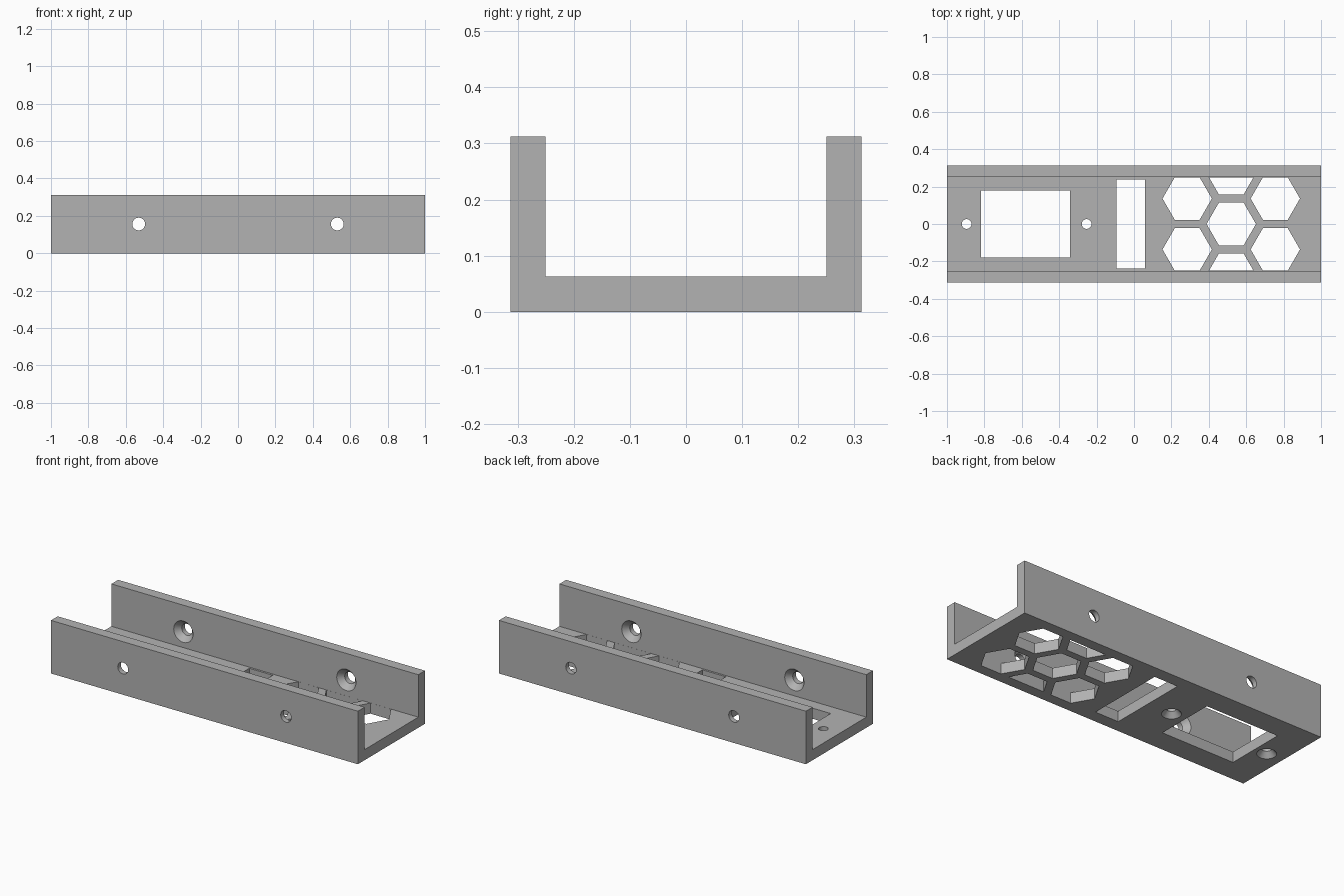
import bpy, bmesh, math
from mathutils import Matrix, Vector

LENGTH, WIDTH, HEIGHT, WALL = 2.0, 0.625, 0.3125, 0.0625
INNER = WIDTH / 2 - WALL

cube = bpy.data.objects.get("Cube")
if cube:
    bpy.data.objects.remove(cube, do_unlink=True)

# Plain grey material
grey = bpy.data.materials.new("plain grey")
grey.use_nodes = True
grey.diffuse_color = (0.45, 0.45, 0.45, 1)
grey.node_tree.nodes["Principled BSDF"].inputs["Base Color"].default_value = grey.diffuse_color


def finish(name, bm):
    bmesh.ops.recalc_face_normals(bm, faces=bm.faces)
    mesh = bpy.data.meshes.new(name)
    bm.to_mesh(mesh)
    bm.free()
    mesh.materials.append(grey)
    obj = bpy.data.objects.new(name, mesh)
    bpy.context.collection.objects.link(obj)
    return obj


def extrude(bm, faces, offset):
    new = bmesh.ops.extrude_face_region(bm, geom=faces)["geom"]
    verts = [g for g in new if isinstance(g, bmesh.types.BMVert)]
    bmesh.ops.translate(bm, verts=verts, vec=offset)


def box(bm, x0, x1, half_y):
    centre = Matrix.Translation(((x0 + x1) / 2, 0, WALL / 2))
    size = Matrix.Diagonal((x1 - x0, half_y * 2, WALL * 2, 1))
    bmesh.ops.create_cube(bm, size=1, matrix=centre @ size)


def hexagon(bm, x, y, radius):
    # Hexagonal prism, trimmed where it would run into the side walls
    tmp = bmesh.new()
    ring = [tmp.verts.new((x + radius * math.cos(i * math.pi / 3),
                           y + radius * math.sin(i * math.pi / 3), -0.03)) for i in range(6)]
    tmp.faces.new(ring)
    for side in (-1, 1):
        bmesh.ops.bisect_plane(tmp, geom=tmp.verts[:] + tmp.edges[:] + tmp.faces[:],
                               plane_co=(0, side * (INNER - 0.0005), 0),
                               plane_no=(0, side, 0), clear_outer=True)
    extrude(tmp, tmp.faces[:], (0, 0, WALL + 0.06))
    mesh = bpy.data.meshes.new("prism")
    tmp.to_mesh(mesh)
    tmp.free()
    bm.from_mesh(mesh)
    bpy.data.meshes.remove(mesh)


def countersunk_hole(bm, mouth, direction, radius, head, depth, sides=32):
    # Stepped screw cutter: wide mouth tapering to a straight shank
    way = Vector(direction)
    turn = way.to_track_quat('Z', 'Y')
    slope = (head - radius) / depth
    over = 0.01
    rings = []
    for r, d in ((head + slope * over, -over), (radius, depth), (radius, WALL + over)):
        rings.append([bm.verts.new(Vector(mouth) + turn @ Vector(
            (r * math.cos(2 * math.pi * i / sides), r * math.sin(2 * math.pi * i / sides), d)))
            for i in range(sides)])
    for a, b in zip(rings, rings[1:]):
        for i in range(sides):
            j = (i + 1) % sides
            bm.faces.new((a[i], a[j], b[j], b[i]))
    bm.faces.new(rings[0])
    bm.faces.new(rings[-1])


# U-shaped channel
bm = bmesh.new()
out = WIDTH / 2
profile = [(-out, 0), (out, 0), (out, HEIGHT), (INNER, HEIGHT),
           (INNER, WALL), (-INNER, WALL), (-INNER, HEIGHT), (-out, HEIGHT)]
face = bm.faces.new([bm.verts.new((-LENGTH / 2, y, z)) for y, z in profile])
extrude(bm, [face], (LENGTH, 0, 0))
channel = finish("mounting_channel", bm)

# All openings in one cutter
bm = bmesh.new()
box(bm, -0.818, -0.342, 0.179)
box(bm, -0.093, 0.06, 0.238)

# Honeycomb vents
pitch = 0.272
for column in (-1, 0, 1):
    rows = (-1, 0, 1) if column == 0 else (-0.5, 0.5)
    for row in rows:
        hexagon(bm, 0.52 + column * pitch * math.sqrt(3) / 2, row * pitch, 0.132)

# Screw holes in the floor, sunk from below
for x in (-0.895, -0.253):
    countersunk_hole(bm, (x, 0, 0), (0, 0, 1), 0.026, 0.052, 0.03)

# Screw holes in both walls, sunk from inside
for x in (-0.531, 0.531):
    for side in (-1, 1):
        countersunk_hole(bm, (x, side * INNER, HEIGHT / 2), (0, side, 0), 0.034, 0.063, 0.033)
cutter = finish("opening_cutter", bm)
cutter.hide_render = True

cut = channel.modifiers.new("openings", 'BOOLEAN')
cut.operation = 'DIFFERENCE'
cut.solver = 'EXACT'
cut.object = cutter

bpy.ops.object.select_all(action='DESELECT')
channel.select_set(True)
bpy.context.view_layer.objects.active = channel
bpy.ops.object.modifier_apply(modifier=cut.name)
bpy.data.objects.remove(cutter, do_unlink=True)
bpy.ops.object.shade_smooth_by_angle(angle=math.radians(25))
